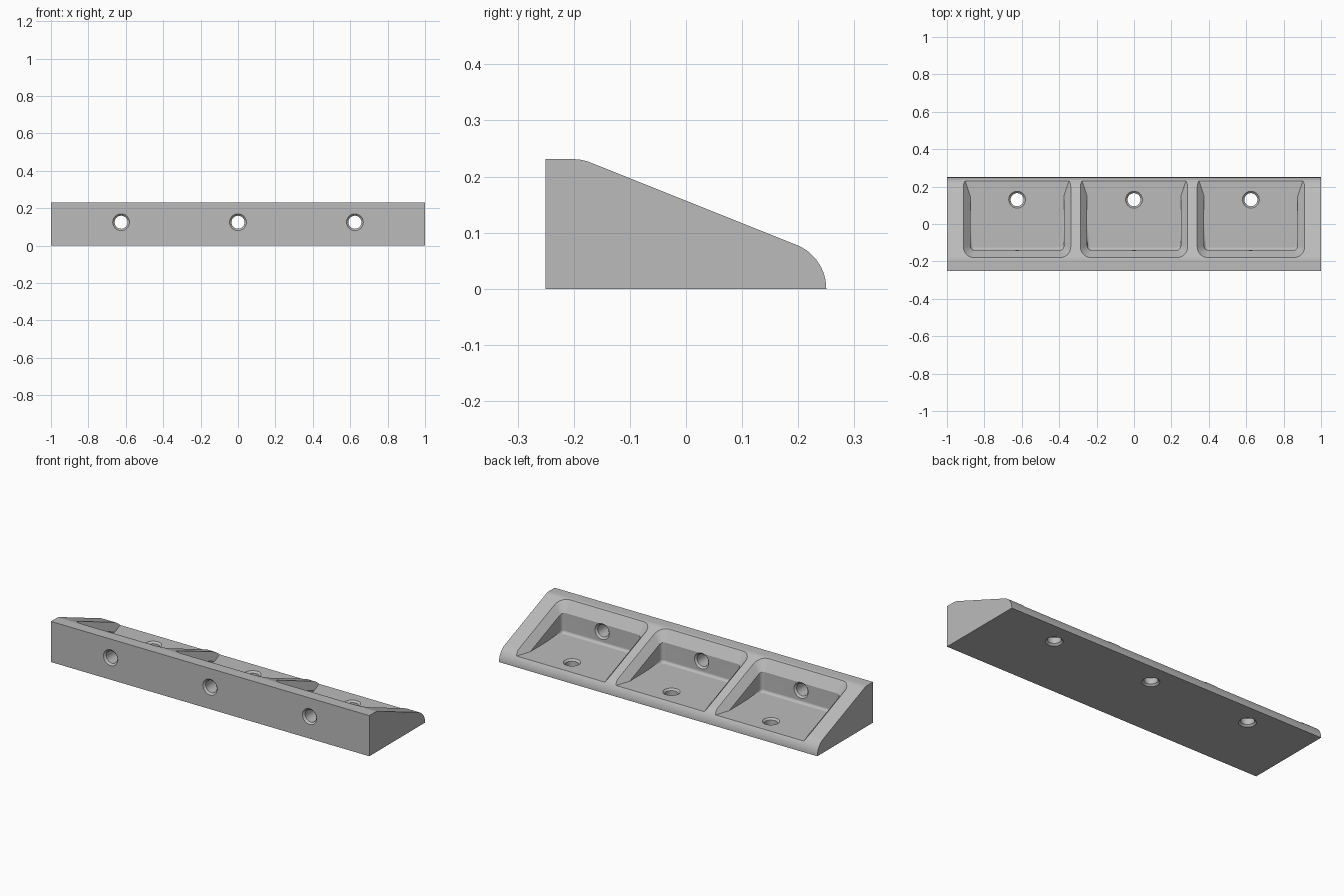
import bpy, bmesh
from math import radians, sin, cos, atan, tan
from mathutils import Matrix, Vector

if "Cube" in bpy.data.objects:
    bpy.data.objects.remove(bpy.data.objects["Cube"])

DEPTH, TOP, FLOOR = 0.25, 0.231, 0.053
SLOPE, MID = 0.4, 0.157          # sloped top: z = MID - SLOPE * y
TILT = atan(SLOPE)
PITCH = 0.625

grey = bpy.data.materials.new("light grey plastic")
grey.use_nodes = True
colour = (0.5, 0.5, 0.5, 1)
grey.diffuse_color = colour
grey.node_tree.nodes["Principled BSDF"].inputs["Base Color"].default_value = colour


def finish(name, bm):
    bmesh.ops.recalc_face_normals(bm, faces=bm.faces)
    mesh = bpy.data.meshes.new(name)
    bm.to_mesh(mesh)
    bm.free()
    mesh.materials.append(grey)
    ob = bpy.data.objects.new(name, mesh)
    bpy.context.collection.objects.link(ob)
    return ob


def loft(loops):
    """Closed solid through equally long loops of points."""
    bm = bmesh.new()
    rings = [[bm.verts.new(p) for p in loop] for loop in loops]
    n = len(rings[0])
    for a, b in zip(rings, rings[1:]):
        for i in range(n):
            j = (i + 1) % n
            bm.faces.new((a[i], a[j], b[j], b[i]))
    bm.faces.new(rings[0])
    bm.faces.new(rings[-1])
    bmesh.ops.recalc_face_normals(bm, faces=bm.faces)
    return bm


def arc(cx, cy, r, start, end, steps):
    return [(cx + r * cos(start + (end - start) * i / steps),
             cy + r * sin(start + (end - start) * i / steps)) for i in range(steps + 1)]


# Wedge body: side profile with a rounded crest and a rounded low edge
nose = (MID * cos(TILT) - DEPTH * sin(TILT)) / (1 - sin(TILT))
crest = 0.08
crest_y = (MID - TOP) / SLOPE - crest * tan(TILT / 2)
profile = [(-DEPTH, 0), (-DEPTH, TOP)]
profile += arc(crest_y, TOP - crest, crest, radians(90), radians(90) - TILT, 6)
profile += arc(DEPTH - nose, 0, nose, radians(90) - TILT, 0, 16)
body = finish("wedge_body", loft([[(x, y, z) for y, z in profile] for x in (-1, 1)]))


def pocket_loop(cx, half, back, radius, drop):
    """Pocket outline, rounded at the tall side, at a drop below the slope."""
    pts = [(half, 0.4)]
    pts += arc(half - radius, back + radius, radius, 0, radians(-90), 8)
    pts += arc(radius - half, back + radius, radius, radians(-90), radians(-180), 8)
    pts += [(-half, 0.4)]
    return [(cx + x, y, MID - SLOPE * y - drop) for x, y in pts]


def pocket(cx):
    # Upright walls, then a bevelled rim, then clearance above the slope
    bm = loft([pocket_loop(cx, 0.25, -0.14, 0.022, 0.6),
               pocket_loop(cx, 0.25, -0.14, 0.022, 0.045),
               pocket_loop(cx, 0.287, -0.18, 0.058, 0),
               pocket_loop(cx, 0.287, -0.18, 0.058, -0.1)])
    # Level floor
    bmesh.ops.bisect_plane(bm, geom=bm.verts[:] + bm.edges[:] + bm.faces[:],
                           plane_co=(0, 0, FLOOR), plane_no=(0, 0, -1), clear_outer=True)
    bmesh.ops.holes_fill(bm, edges=[e for e in bm.edges if e.is_boundary])
    # Small fillet where the floor meets the tall wall
    low = [e for e in bm.edges
           if all(abs(v.co.z - FLOOR) < 1e-4 and v.co.y < -0.1 for v in e.verts)]
    bmesh.ops.bevel(bm, geom=low, offset=0.016, offset_type='OFFSET', segments=4,
                    profile=0.5, affect='EDGES')
    return finish("pocket_cutter", bm)


def hole(origin, axis, length):
    """Round through hole, chamfered at both ends."""
    turn = Vector((0, 0, 1)).rotation_difference(Vector(axis)).to_matrix().to_4x4()
    place = Matrix.Translation(origin) @ turn
    stations = [(-0.01, 0.055), (0.01, 0.035), (length - 0.01, 0.035), (length + 0.01, 0.055)]
    loops = [[place @ Vector((x, y, d)) for x, y in arc(0, 0, r, 0, radians(360), 32)[:-1]]
             for d, r in stations]
    return finish("hole_cutter", loft(loops))


def carve(cutter):
    mod = body.modifiers.new("carve", 'BOOLEAN')
    mod.operation, mod.solver, mod.object = 'DIFFERENCE', 'EXACT', cutter
    cutter.hide_render = True
    with bpy.context.temp_override(object=body, active_object=body):
        bpy.ops.object.modifier_apply(modifier=mod.name)
    bpy.data.objects.remove(cutter)


# Three pockets, each with a wall hole and a floor hole
bpy.context.view_layer.objects.active = body
for cx in (-PITCH, 0, PITCH):
    carve(pocket(cx))
    carve(hole((cx, -DEPTH, 0.125), (0, 1, 0), DEPTH - 0.14))
    carve(hole((cx, 0.13, 0), (0, 0, 1), FLOOR))

# Smooth rounds, crisp edges
bpy.ops.object.select_all(action='DESELECT')
body.select_set(True)
bpy.context.view_layer.objects.active = body
bpy.ops.object.shade_smooth_by_angle(angle=radians(25))
weighted = body.modifiers.new("even shading", 'WEIGHTED_NORMAL')
weighted.keep_sharp = True
